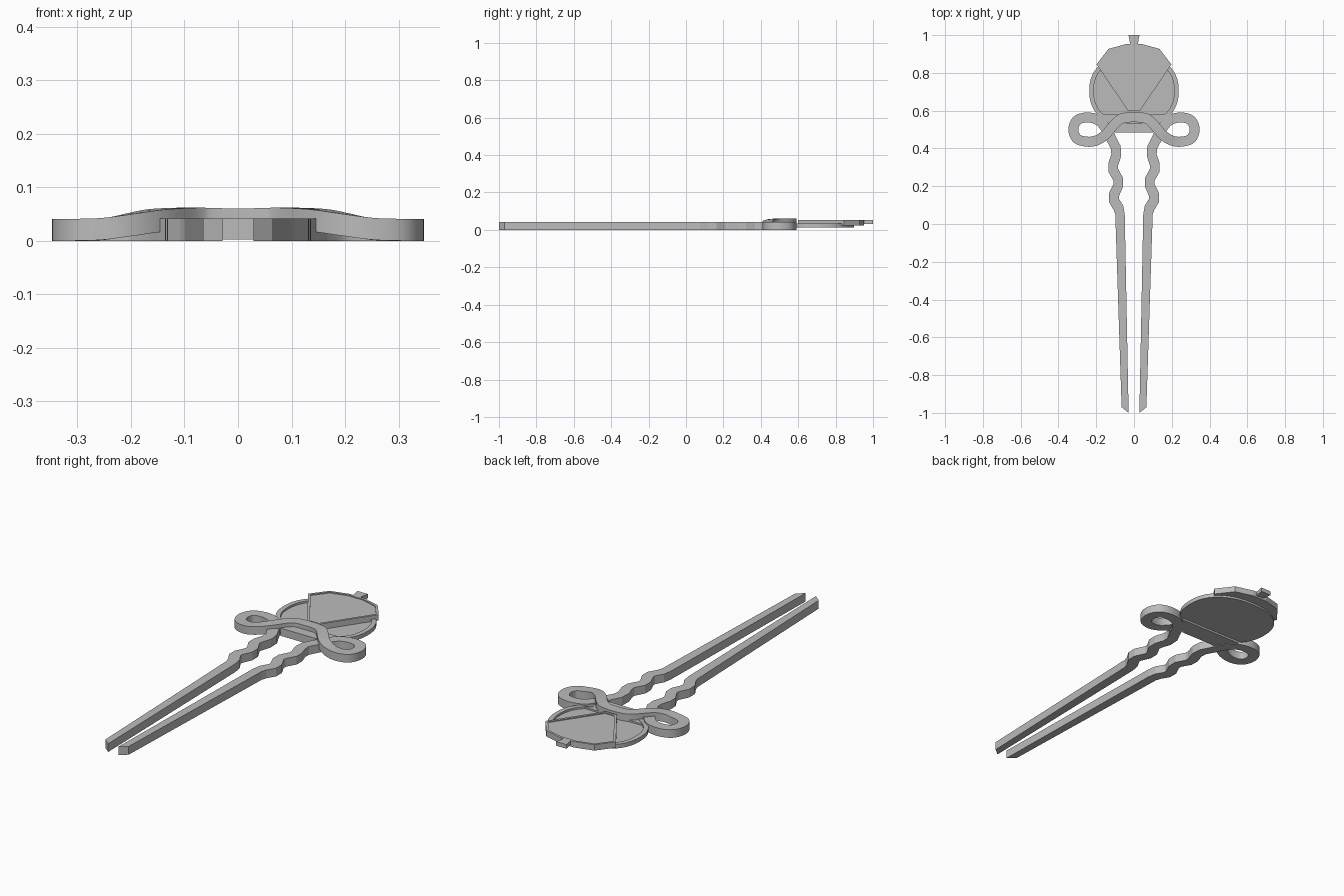
import bpy, bmesh, math
from mathutils import Vector

if "Cube" in bpy.data.objects:
    bpy.data.objects.remove(bpy.data.objects["Cube"])

grey = bpy.data.materials.new("dark_grey")
grey.diffuse_color = (0.5, 0.5, 0.5, 1)
grey.use_nodes = True
grey.node_tree.nodes["Principled BSDF"].inputs["Base Color"].default_value = grey.diffuse_color


def make_object(name, bm, smooth=False):
    bmesh.ops.recalc_face_normals(bm, faces=bm.faces)
    me = bpy.data.meshes.new(name)
    bm.to_mesh(me)
    bm.free()
    me.materials.append(grey)
    ob = bpy.data.objects.new(name, me)
    bpy.context.collection.objects.link(ob)
    if smooth:
        bpy.context.view_layer.objects.active = ob
        ob.select_set(True)
        bpy.ops.object.shade_smooth_by_angle(angle=math.radians(30))
        ob.select_set(False)
    return ob


def slab(name, half, z0, z1, rim=0, depth=0):
    """Flat plate from a right-hand half outline, with an optional sunken top."""
    outline = half + [(-x, y) for x, y in reversed(half)]
    bm = bmesh.new()
    face = bm.faces.new([bm.verts.new((x, y, z0)) for x, y in outline])
    ext = bmesh.ops.extrude_face_region(bm, geom=[face])["geom"]
    verts = [g for g in ext if isinstance(g, bmesh.types.BMVert)]
    top = [g for g in ext if isinstance(g, bmesh.types.BMFace)]
    bmesh.ops.translate(bm, verts=verts, vec=(0, 0, z1 - z0))
    bmesh.ops.recalc_face_normals(bm, faces=bm.faces)
    if rim:
        bmesh.ops.inset_region(bm, faces=top, thickness=rim, use_even_offset=True)
        walls = bmesh.ops.extrude_face_region(bm, geom=top)["geom"]
        bmesh.ops.delete(bm, geom=top, context='FACES_ONLY')
        bmesh.ops.translate(bm, vec=(0, 0, -depth),
                            verts=[g for g in walls if isinstance(g, bmesh.types.BMVert)])
    return make_object(name, bm)


def catmull(points, steps):
    p = [Vector(q) for q in points]
    p = [2 * p[0] - p[1]] + p + [2 * p[-1] - p[-2]]
    out = []
    for a, b, c, d in zip(p, p[1:], p[2:], p[3:]):
        for i in range(steps):
            t = i / steps
            out.append(0.5 * (2 * b + (c - a) * t + (2 * a - 5 * b + 4 * c - d) * t * t
                              + (3 * b - a - 3 * c + d) * t ** 3))
    return out + [p[-2]]


def ribbon(name, path, widths, height, smooth=False):
    """Rectangular wire along a path of (x, y, base z)."""
    bm = bmesh.new()
    rings = []
    for i, p in enumerate(path):
        t = path[min(i + 1, len(path) - 1)] - path[max(i - 1, 0)]
        n = Vector((-t.y, t.x, 0)).normalized() * widths[i] / 2
        up = Vector((0, 0, height))
        rings.append([bm.verts.new(v) for v in (p - n, p + n, p + n + up, p - n + up)])
    for a, b in zip(rings, rings[1:]):
        for k in range(4):
            j = (k + 1) % 4
            bm.faces.new((a[k], a[j], b[j], b[k]))
    bm.faces.new(rings[0])
    bm.faces.new(rings[-1])
    return make_object(name, bm, smooth)


# Two wavy prongs, mirrored
prong_pts = [(0.047, -0.985, 0.037), (0.074, 0.05, 0.05), (0.082, 0.085, 0.055),
             (0.106, 0.125, 0.055), (0.106, 0.155, 0.055), (0.083, 0.205, 0.052),
             (0.083, 0.235, 0.052), (0.110, 0.285, 0.053), (0.110, 0.315, 0.053),
             (0.094, 0.365, 0.053), (0.096, 0.405, 0.053), (0.125, 0.460, 0.053)]
prong = ribbon("prongs", [Vector((x, y, 0)) for x, y, w in prong_pts],
               [w for x, y, w in prong_pts], 0.042)
for v in prong.data.vertices:          # slanted tips
    if v.co.y < -0.9:
        v.co.y = -1.0 if v.co.x < 0.047 else -0.97
mirror = prong.modifiers.new("Mirror", 'MIRROR')
mirror.use_axis[0] = True

# Looped bow: one wire, crossing over itself on each side
half = [(0.12, 0.452, 0), (0.148, 0.505, 0), (0.19, 0.55, 0), (0.25, 0.564, 0),
        (0.302, 0.548, 0), (0.321, 0.50, 0), (0.302, 0.452, 0), (0.25, 0.436, 0.002),
        (0.20, 0.442, 0.010), (0.15, 0.474, 0.018), (0.09, 0.542, 0.021),
        (0.045, 0.563, 0.020)]
bow_pts = half + [(-x, y, z) for x, y, z in reversed(half)]
bow_path = catmull(bow_pts, 6)
ribbon("bow", bow_path, [0.053] * len(bow_path), 0.041, True)

# Bar joining the prongs, and the thinner plate carrying the disc
slab("bridge_bar", [(0.10, 0.485), (0.145, 0.535)], 0.003, 0.042)
slab("back_plate", [(0.14, 0.53), (0.18, 0.58)], 0.003, 0.032)

# Rounded disc with a thin raised rim
bm = bmesh.new()
N = 48
levels = [(1.0, 0.013), (1.0, 0.034), (0.9, 0.034), (0.9, 0.024)]


def rounded(c):
    return math.copysign(abs(c) ** 0.87, c)


rings = []
for s, z in levels:
    angles = [2 * math.pi * i / N for i in range(N)]
    rings.append([bm.verts.new((0.237 * s * rounded(math.cos(a)),
                                0.705 + 0.193 * s * rounded(math.sin(a)), z))
                  for a in angles])
for a, b in zip(rings, rings[1:]):
    for i in range(N):
        j = (i + 1) % N
        bm.faces.new((a[i], a[j], b[j], b[i]))
bm.faces.new(rings[0])
bm.faces.new(rings[-1])
make_object("oval_disc", bm, True)

# Faceted fan resting on the disc, with a small tab on top
slab("fan", [(0.032, 0.60), (0.185, 0.825), (0.198, 0.845), (0.135, 0.927), (0.04, 0.953)],
     0.023, 0.053, 0.012, 0.005)
slab("tab", [(0.018, 0.94), (0.029, 1.0)], 0.032, 0.053)
